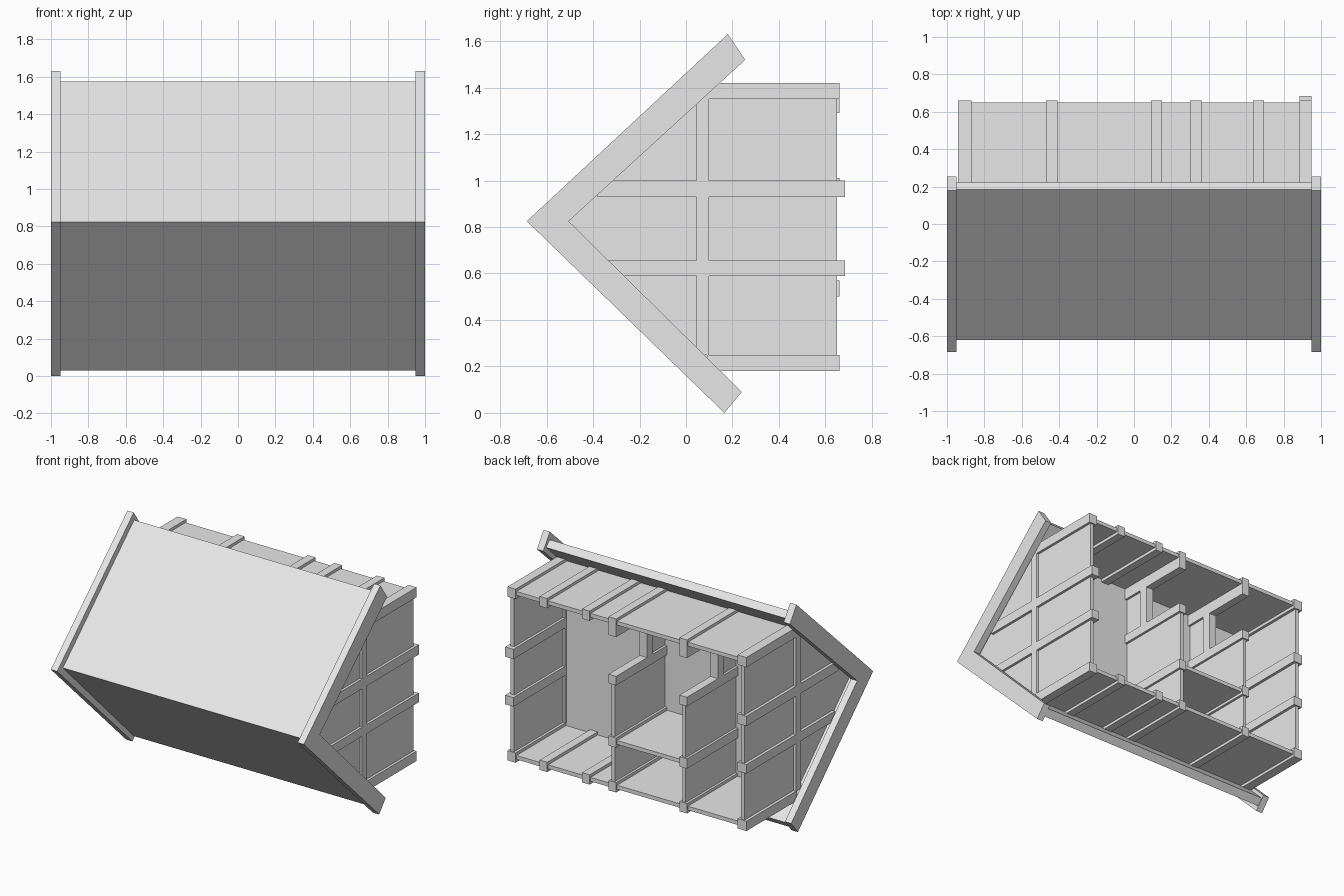
import bpy

old = bpy.data.objects.get("Cube")
if old:
    bpy.data.objects.remove(old, do_unlink=True)

mat = bpy.data.materials.new("plain grey")
mat.use_nodes = True
grey = (0.8, 0.8, 0.8, 1)
mat.diffuse_color = grey
mat.node_tree.nodes["Principled BSDF"].inputs["Base Color"].default_value = grey


def prism(name, profile, x0, x1):
    """Extrude a (y, z) outline along x."""
    n = len(profile)
    verts = [(x, y, z) for x in (x0, x1) for y, z in profile]
    faces = [tuple(range(n))[::-1], tuple(range(n, 2 * n))]
    faces += [(i, (i + 1) % n, n + (i + 1) % n, n + i) for i in range(n)]
    mesh = bpy.data.meshes.new(name)
    mesh.from_pydata(verts, [], faces)
    mesh.materials.append(mat)
    obj = bpy.data.objects.new(name, mesh)
    bpy.context.collection.objects.link(obj)
    return obj


def box(name, xs, ys, zs):
    (y0, y1), (z0, z1) = ys, zs
    return prism(name, [(y0, z0), (y1, z0), (y1, z1), (y0, z1)], *xs)


# Roof: two sloping slabs meeting at the ridge, with deeper boards at the ends
MID = 0.825
upper_board = [(-0.685, MID), (-0.505, MID), (0.255, 1.52), (0.18, 1.63)]
lower_board = [(-0.685, MID), (0.165, 0.0), (0.24, 0.09), (-0.505, MID)]
upper_slab = [(-0.62, MID), (-0.54, MID), (0.222, 1.533), (0.184, 1.575)]
lower_slab = [(-0.62, MID), (0.184, 0.03), (0.222, 0.075), (-0.54, MID)]
prism("upper_roof_slab", upper_slab, -0.95, 0.95)
prism("lower_roof_slab", lower_slab, -0.95, 0.95)
for side, a, b in (("left", 0.95, 1.0), ("right", -1.0, -0.95)):
    prism(side + "_upper_roof_board", upper_board, a, b)
    prism(side + "_lower_roof_board", lower_board, a, b)

# Long walls with their posts
TOP, BOTTOM = (1.35, 1.42), (0.18, 0.25)
box("upper_wall", (-0.92, 0.93), (0.07, 0.65), (1.372, 1.4))
box("lower_wall", (-0.92, 0.93), (0.09, 0.65), (0.2, 0.228))
for x in (-0.44, 0.12, 0.33, 0.665):
    box("upper_wall_post", (x - 0.03, x + 0.03), (0.07, 0.66), TOP)
    box("lower_wall_post", (x - 0.03, x + 0.03), (0.09, 0.66), BOTTOM)

# Gable walls with their timber frames
gable = [(0.65, 0.2), (0.65, 1.4), (0.08, 1.4), (-0.55, MID), (0.1, 0.2)]
for side, a, b, end in (("left", 0.885, 0.95, 0.685), ("right", -0.94, -0.87, 0.66)):
    mid = (a + b) / 2
    prism(side + "_gable_wall", gable, mid - 0.014, mid + 0.014)
    box(side + "_upper_corner_post", (a, b), (0.07, 0.66), TOP)
    box(side + "_lower_corner_post", (a, b), (0.09, 0.66), BOTTOM)
    box(side + "_upper_gable_post", (a, b), (-0.38, end), (0.93, 1.0))
    box(side + "_lower_gable_post", (a, b), (-0.34, end), (0.59, 0.655))
    box(side + "_gable_tie_beam", (a, b), (0.045, 0.1), (0.25, 1.35))

# Ceiling
box("ceiling", (-0.91, 0.92), (0.06, 0.085), (0.21, 1.39))

# Inner walls with a doorway beside the upper wall
ROOM = (0.08, 0.66)
for x in (-0.44, 0.12):
    wide, thin = (x - 0.03, x + 0.03), (x - 0.013, x + 0.013)
    box("inner_wall", thin, (0.08, 0.65), (0.22, 0.98))
    box("inner_wall_mid_post", wide, ROOM, (0.5, 0.57))
    box("door_post", wide, ROOM, (0.945, 1.01))
    box("door_jamb", wide, ROOM, (1.29, 1.35))
    box("door_lintel", wide, (0.245, 0.31), (1.01, 1.29))
    box("door_header_panel", thin, (0.08, 0.25), (1.0, 1.3))

# Cross wall between the two inner walls
box("cross_wall", (-0.44, 0.12), (0.08, 0.65), (0.52, 0.548))
